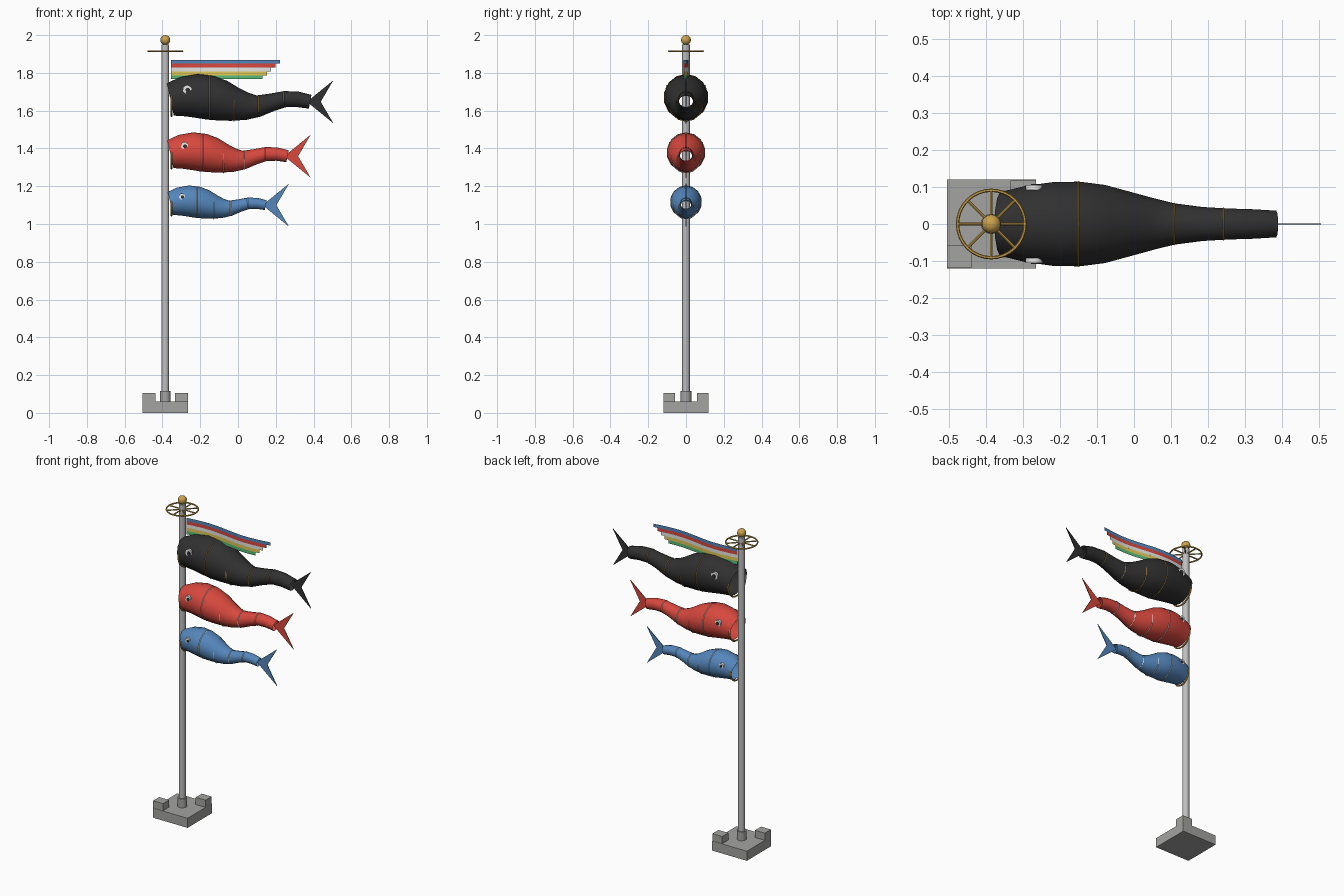
import bpy, bmesh, math
from mathutils import Vector

if "Cube" in bpy.data.objects:
    bpy.data.objects.remove(bpy.data.objects["Cube"])

PX = -0.385   # pole x
SIDES = 14


def mat(name, rgb):
    m = bpy.data.materials.new(name)
    m.diffuse_color = (*rgb, 1)
    m.use_nodes = True
    m.node_tree.nodes["Principled BSDF"].inputs["Base Color"].default_value = m.diffuse_color
    return m


BLACK = mat("black cloth", (0.03, 0.03, 0.03))
RED = mat("red cloth", (0.68, 0.065, 0.048))
BLUE = mat("blue cloth", (0.09, 0.24, 0.5))
GOLD = mat("gold", (0.6, 0.36, 0.07))
WHITE = mat("white", (0.85, 0.85, 0.83))
YELLOW = mat("yellow cloth", (0.75, 0.57, 0.09))
GREEN = mat("green cloth", (0.1, 0.5, 0.19))
STEEL = mat("pole grey", (0.52, 0.52, 0.52))
STONE = mat("stone grey", (0.37, 0.37, 0.36))


def finish(name, m, smooth=True):
    o = bpy.context.object
    o.name = name
    o.data.materials.append(m)
    if smooth:
        bpy.ops.object.shade_smooth_by_angle(angle=math.radians(40))
    return o


def box(name, c, size, m):
    bpy.ops.mesh.primitive_cube_add(size=1, location=c)
    o = finish(name, m, False)
    o.scale = size


def cyl(name, a, b, r, m, n=16):
    a, b = Vector(a), Vector(b)
    d = b - a
    bpy.ops.mesh.primitive_cylinder_add(vertices=n, radius=r, depth=d.length, location=(a + b) / 2,
                                        rotation=d.to_track_quat('Z', 'Y').to_euler())
    finish(name, m)


def ring(name, c, R, r, m, rot=(0, 0, 0), n=32, k=6):
    bpy.ops.mesh.primitive_torus_add(location=c, rotation=rot, major_radius=R, minor_radius=r,
                                     major_segments=n, minor_segments=k)
    finish(name, m)


def mesh(name, verts, faces, m, smooth=False):
    me = bpy.data.meshes.new(name)
    me.from_pydata(verts, [], faces)
    o = bpy.data.objects.new(name, me)
    bpy.context.collection.objects.link(o)
    bpy.ops.object.select_all(action='DESELECT')
    o.select_set(True)
    bpy.context.view_layer.objects.active = o
    return finish(name, m, smooth)


# Stone base with two corner blocks
box("base_slab", (PX, 0, 0.03), (0.24, 0.24, 0.06), STONE)
for s in (-1, 1):
    box("base_block", (PX + s * 0.086, s * 0.088, 0.0825), (0.068, 0.06, 0.045), STONE)
cyl("pole_collar", (PX, 0, 0.06), (PX, 0, 0.115), 0.028, STONE)

# Pole, finial ball and spoked wheel
cyl("pole", (PX, 0, 0.06), (PX, 0, 1.95), 0.02, STEEL)
bpy.ops.mesh.primitive_uv_sphere_add(segments=16, ring_count=10, radius=0.026, location=(PX, 0, 1.974))
finish("finial_ball", GOLD)
ring("wheel_rim", (PX, 0, 1.915), 0.091, 0.0045, GOLD)
for i in range(4):
    a = i * math.pi / 4
    d = Vector((math.cos(a), math.sin(a), 0)) * 0.09
    c = Vector((PX, 0, 1.915))
    cyl("wheel_spoke", c - d, c + d, 0.004, GOLD, 8)

# Windsock body stations: (t along body, centre height, radius)
ST = [(0, 0, .088), (.09, .014, .105), (.19, .018, .116), (.28, .009, .117), (.37, -.007, .108),
      (.46, -.026, .09), (.55, -.037, .072), (.63, -.036, .057), (.73, -.015, .047),
      (.82, .001, .043), (.91, 0, .041), (1, -.013, .037)]


def station(t):
    for (a, za, ra), (b, zb, rb) in zip(ST, ST[1:]):
        if t <= b:
            f = (t - a) / (b - a)
            return za + (zb - za) * f, ra + (rb - ra) * f


def fish(name, m, z0, L, s, band):
    x0 = -0.358
    # open tube whose sections stand square to the wavy centre line
    verts, faces = [], []
    for i, (t, dz, r) in enumerate(ST):
        p, q = ST[max(i - 1, 0)], ST[min(i + 1, len(ST) - 1)]
        ang = math.atan2((q[1] - p[1]) * s, (q[0] - p[0]) * L)
        for k in range(SIDES):
            a = 2 * math.pi * k / SIDES
            h = r * s * math.cos(a)
            verts.append((x0 + L * t - h * math.sin(ang), r * s * math.sin(a),
                          z0 + dz * s + h * math.cos(ang)))
    for i in range(len(ST) - 1):
        for k in range(SIDES):
            k2 = (k + 1) % SIDES
            faces.append((i * SIDES + k, i * SIDES + k2, (i + 1) * SIDES + k2, (i + 1) * SIDES + k))
    body = mesh(name + "_body", verts, faces, m, True)
    bm = bmesh.new()
    bm.from_mesh(body.data)
    bmesh.ops.recalc_face_normals(bm, faces=bm.faces)
    bm.to_mesh(body.data)
    bm.free()
    # mouth hoop and thin bands
    side = (0, math.pi / 2, 0)
    ring(name + "_mouth_hoop", (-0.352, 0, z0 - 0.003), 0.086 * s, 0.005, GOLD, side, 28)
    for t in (.28, .455, .63, .81):
        dz, r = station(t)
        ring(name + "_band", (x0 + L * t, 0, z0 + dz * s), r * s, 0.0022, band, side, SIDES, 4)
    # eyes on both sides
    t = 0.12
    dz, r = station(t)
    ex, ez = x0 + L * t, z0 + (dz + 0.037) * s
    ey = math.sqrt(r * r - 0.037 ** 2) * s
    for f in (-1, 1):
        cyl(name + "_eye", (ex, f * (ey - 0.01), ez), (ex, f * (ey + 0.003), ez), 0.023 * s, WHITE, 16)
        cyl(name + "_pupil", (ex + .003, f * (ey - 0.008), ez - .003),
            (ex + .003, f * (ey + 0.006), ez - .003), 0.012 * s, BLACK, 12)
    # forked tail plate
    xt, zt = x0 + L - 0.012, z0 - 0.013 * s
    prof = [(0, 0.004), (0.135, 0.114), (0.068, 0), (0.135, -0.114), (0, -0.004)]
    n = len(prof)
    v = [(xt + x, y, zt + z) for y in (-0.002, 0.002) for x, z in prof]
    fc = [(0, 2, 1), (0, 4, 2), (4, 3, 2), (5, 6, 7), (5, 7, 9), (9, 7, 8)]
    fc += [(i, (i + 1) % n, (i + 1) % n + n, i + n) for i in range(n)]
    mesh(name + "_tail", v, fc, m)


fish("black_windsock", BLACK, 1.66, 0.74, 1.0, GOLD)
fish("red_windsock", RED, 1.37, 0.62, 0.86, WHITE)
fish("blue_windsock", BLUE, 1.109, 0.505, 0.71, WHITE)

# Five wavy streamers, each shorter than the one above
for i, m in enumerate((BLUE, RED, WHITE, YELLOW, GREEN)):
    L, top, N = 0.578 - 0.0235 * i, 1.869 - 0.0205 * i, 20
    v = []
    for j in range(N + 1):
        t = j / N
        x = -0.355 + L * t
        y = 0.013 * math.sin(2 * math.pi * (x + 0.355) / 0.56)
        v += [(x, y, top), (x, y, top - 0.0205)]
    mesh("streamer", v, [(2 * j, 2 * j + 1, 2 * j + 3, 2 * j + 2) for j in range(N)], m, True)
